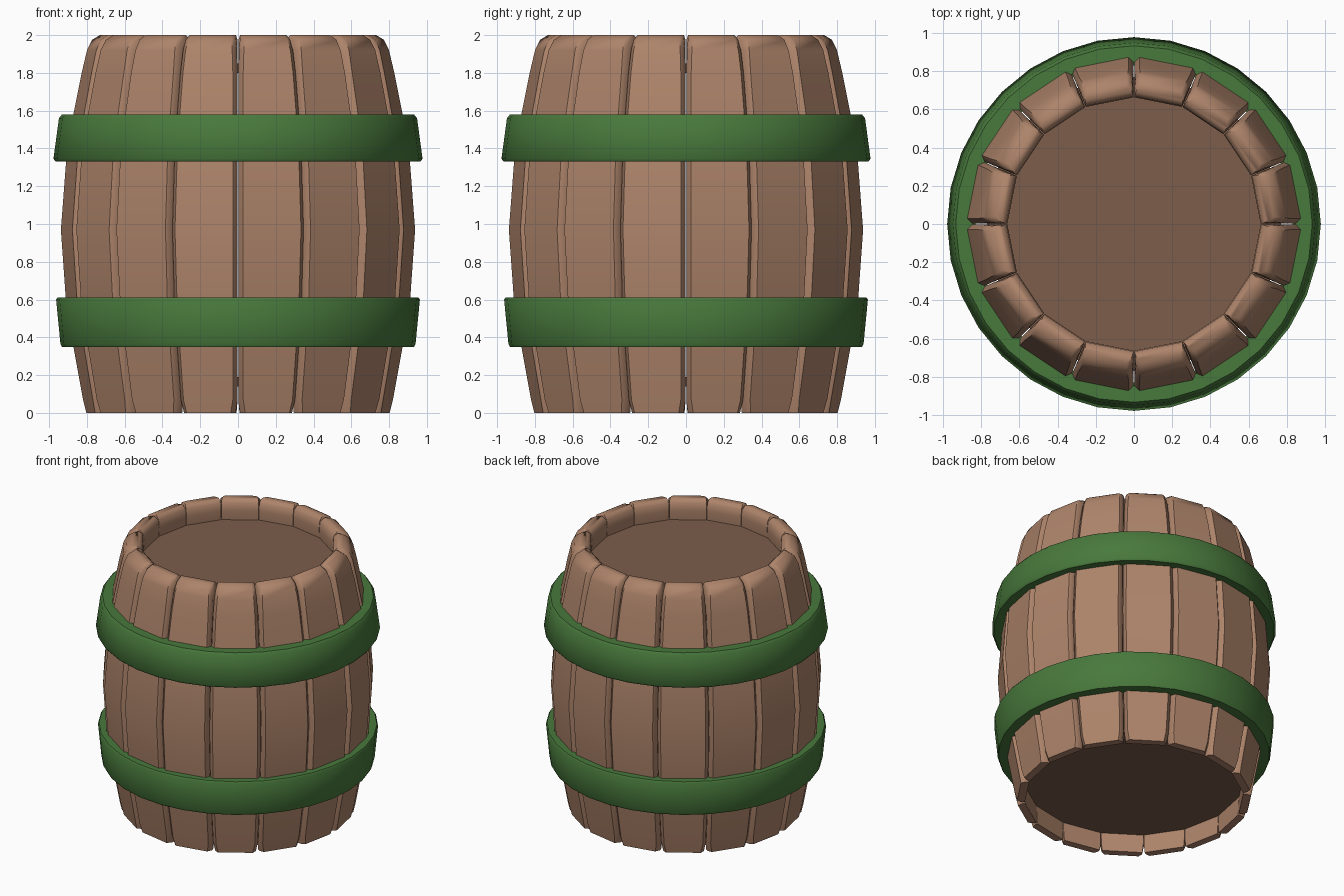
import bpy, bmesh, math

if "Cube" in bpy.data.objects:
    bpy.data.objects.remove(bpy.data.objects["Cube"])

STAVES = 16
HALF = math.pi / STAVES


def material(name, rgb):
    m = bpy.data.materials.new(name)
    m.diffuse_color = (*rgb, 1)
    m.use_nodes = True
    m.node_tree.nodes["Principled BSDF"].inputs["Base Color"].default_value = m.diffuse_color
    return m


wood = material("wood", (0.42, 0.23, 0.145))
dark_wood = material("dark_wood", (0.20, 0.11, 0.07))
green = material("green_paint", (0.065, 0.19, 0.045))


def finish(bm, name, mat, angle):
    bmesh.ops.recalc_face_normals(bm, faces=bm.faces)
    me = bpy.data.meshes.new(name)
    bm.to_mesh(me)
    bm.free()
    me.materials.append(mat)
    ob = bpy.data.objects.new(name, me)
    bpy.context.collection.objects.link(ob)
    bpy.ops.object.select_all(action='DESELECT')
    ob.select_set(True)
    bpy.context.view_layer.objects.active = ob
    bpy.ops.object.shade_smooth_by_angle(angle=math.radians(angle))
    return ob


def bridge(bm, a, b):
    n = len(a)
    for i in range(n):
        j = (i + 1) % n
        bm.faces.new((a[i], a[j], b[j], b[i]))


# Stave rows: height, outer distance, inner distance, side shrink
ROWS = [(0.0, 0.795, 0.74, 0.018), (0.07, 0.81, 0.74, 0.0),
        (0.35, 0.86, 0.75, 0.0), (0.61, 0.90, 0.78, 0.0),
        (0.97, 0.925, 0.80, 0.0), (1.33, 0.898, 0.77, 0.0),
        (1.58, 0.86, 0.72, 0.0), (1.80, 0.817, 0.655, 0.0),
        (1.92, 0.79, 0.65, 0.006), (1.975, 0.765, 0.655, 0.014),
        (2.0, 0.725, 0.68, 0.02)]


def stave(index):
    bm = bmesh.new()
    angle = HALF * (2 * index + 1)
    c, s = math.cos(angle), math.sin(angle)
    loops = []
    for z, ro, ri, shrink in ROWS:
        mid = ro - 0.03
        t = math.tan(HALF)
        w_mid = mid * t - 0.002 - shrink * 0.6
        w_in = min(ri * t - 0.002, w_mid)
        w_out = ro * t - 0.028 - shrink * 0.6
        section = [(ri, -w_in), (mid, -w_mid), (ro, -w_out),
                   (ro, w_out), (mid, w_mid), (ri, w_in)]
        loops.append([bm.verts.new((r * c - v * s, r * s + v * c, z))
                      for r, v in section])
    for a, b in zip(loops, loops[1:]):
        bridge(bm, a, b)
    bm.faces.new(loops[0])
    bm.faces.new(loops[-1])
    finish(bm, f"stave_{index + 1}", wood, 50)


for i in range(STAVES):
    stave(i)


# Hoops: a closed (radius, height) profile turned around z
def hoop(name, profile, sides=32):
    bm = bmesh.new()
    rings = []
    for k in range(sides):
        a = 2 * math.pi * k / sides
        rings.append([bm.verts.new((r * math.cos(a), r * math.sin(a), z))
                      for r, z in profile])
    for k in range(sides):
        bridge(bm, rings[k], rings[(k + 1) % sides])
    finish(bm, name, green, 50)


hoop("upper_hoop", [(0.85, 1.34), (0.965, 1.33), (0.977, 1.345),
                    (0.948, 1.56), (0.932, 1.58), (0.83, 1.58)])
hoop("lower_hoop", [(0.83, 0.35), (0.932, 0.35), (0.94, 0.365),
                    (0.963, 0.60), (0.955, 0.612), (0.85, 0.61)])


# Recessed lid and base
def disc(name, radius, z, thick):
    bm = bmesh.new()
    bmesh.ops.create_cone(bm, cap_ends=True, segments=32, radius1=radius,
                          radius2=radius, depth=thick)
    bmesh.ops.translate(bm, verts=bm.verts, vec=(0, 0, z))
    finish(bm, name, dark_wood, 30)


disc("lid", 0.70, 1.825, 0.05)
disc("base", 0.77, 0.165, 0.05)
